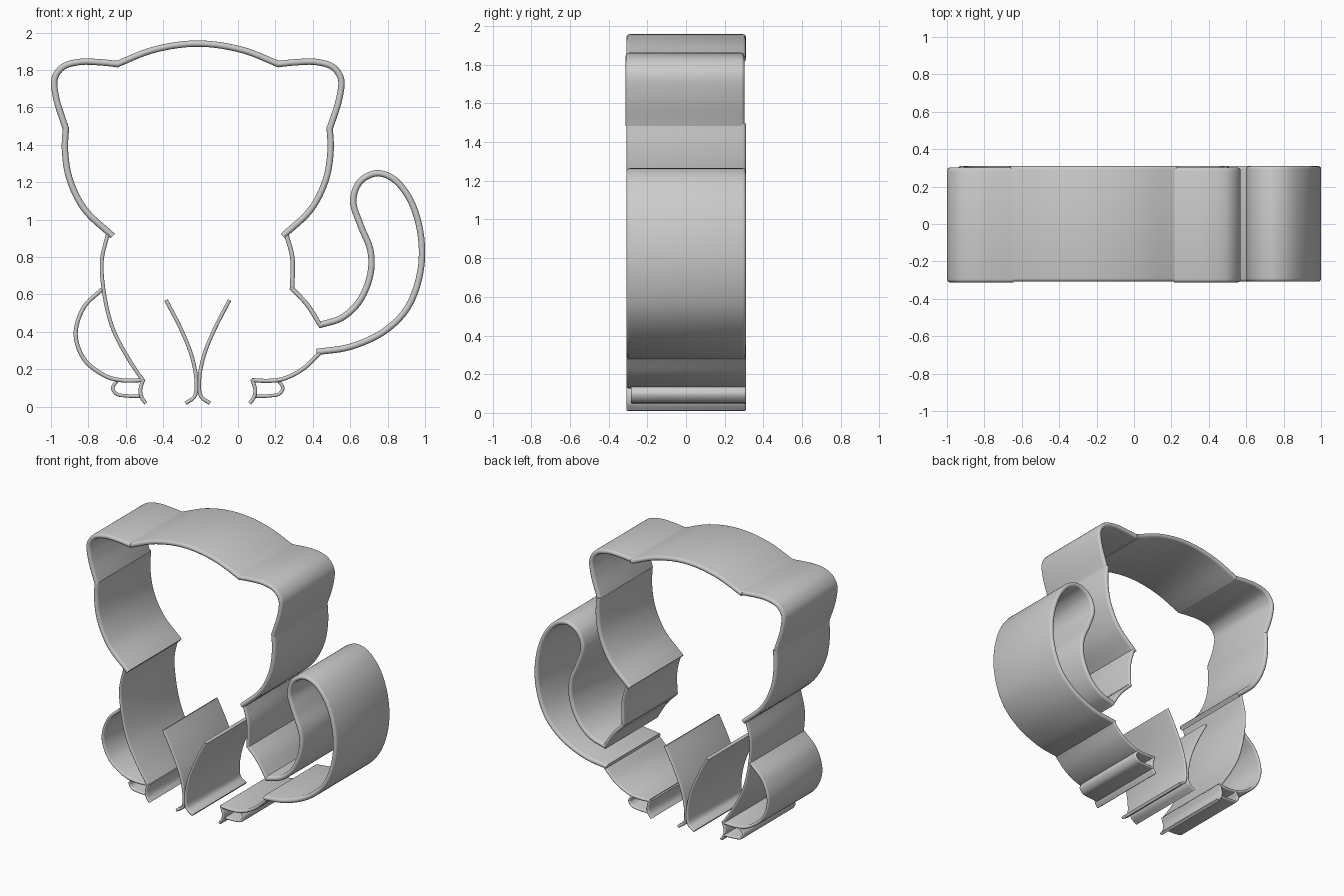
import bpy, bmesh, math
from mathutils import Vector

if "Cube" in bpy.data.objects:
    bpy.data.objects.remove(bpy.data.objects["Cube"])

AXIS = -0.215  # x of the body's mirror line


def smooth_path(points, steps=8):
    """Centripetal Catmull-Rom curve through the given points."""
    p = [Vector(q) for q in points]
    p = [2 * p[0] - p[1]] + p + [2 * p[-1] - p[-2]]
    out = []
    for a, b, c, d in zip(p, p[1:], p[2:], p[3:]):
        t1 = (b - a).length ** 0.5
        t2 = t1 + (c - b).length ** 0.5
        t3 = t2 + (d - c).length ** 0.5
        for i in range(steps):
            t = t1 + (t2 - t1) * i / steps
            a1, a2, a3 = a.lerp(b, t / t1), b.lerp(c, (t - t1) / (t2 - t1)), c.lerp(d, (t - t2) / (t3 - t2))
            out.append(a1.lerp(a2, t / t2).lerp(a2.lerp(a3, (t - t1) / (t3 - t1)), (t - t1) / (t2 - t1)))
    return out + [p[-2]]


def ribbon(name, points, thick=0.034, y0=-0.308, y1=0.31):
    """Deep band with rounded rims following a path in the xz plane."""
    path = smooth_path(points)
    r = thick / 2
    n = 6
    section = [(r * math.cos(math.pi * i / n), y1 - r + r * math.sin(math.pi * i / n)) for i in range(n + 1)]
    section += [(-o, y0 + y1 - y) for o, y in section]
    bm = bmesh.new()
    rings = []
    for i, q in enumerate(path):
        t = (path[min(i + 1, len(path) - 1)] - path[max(i - 1, 0)]).normalized()
        rings.append([bm.verts.new((q.x - t.y * o, y, q.y + t.x * o)) for o, y in section])
    m = len(section)
    for a, b in zip(rings, rings[1:]):
        for k in range(m):
            bm.faces.new((a[k], a[(k + 1) % m], b[(k + 1) % m], b[k]))
    bm.faces.new(rings[0])
    bm.faces.new(rings[-1])
    bmesh.ops.recalc_face_normals(bm, faces=bm.faces)
    mesh = bpy.data.meshes.new(name)
    bm.to_mesh(mesh)
    bm.free()
    ob = bpy.data.objects.new(name, mesh)
    bpy.context.collection.objects.link(ob)
    bpy.ops.object.select_all(action='DESELECT')
    ob.select_set(True)
    bpy.context.view_layer.objects.active = ob
    bpy.ops.object.shade_smooth_by_angle(angle=math.radians(40))


def pair(name, points, **kw):
    ribbon(name + "_left", points, **kw)
    ribbon(name + "_right", [(2 * AXIS - x, z) for x, z in points], **kw)


# Head: crown, ears and cheeks
ribbon("head_top", [(-0.655, 1.828), (-0.45, 1.908), (-0.215, 1.941), (0.02, 1.908), (0.225, 1.828)])
pair("ear", [(-0.645, 1.832), (-0.75, 1.842), (-0.845, 1.843), (-0.935, 1.817), (-0.98, 1.755),
             (-0.972, 1.65), (-0.92, 1.485)], y0=-0.312, y1=0.302)
pair("cheek", [(-0.92, 1.495), (-0.925, 1.37), (-0.90, 1.215), (-0.82, 1.055), (-0.67, 0.912)])

# Body sides
ribbon("body_side_left", [(-0.697, 0.92), (-0.728, 0.78), (-0.715, 0.60), (-0.67, 0.42),
                          (-0.585, 0.255), (-0.505, 0.135)], thick=0.02)
ribbon("body_side_right", [(0.26, 0.915), (0.29, 0.80), (0.29, 0.63)], thick=0.024)
ribbon("hip_right", [(0.283, 0.637), (0.37, 0.545), (0.44, 0.435)], thick=0.024)

# Haunches
ribbon("haunch_left", [(-0.727, 0.628), (-0.825, 0.53), (-0.868, 0.385), (-0.82, 0.25),
                       (-0.70, 0.16), (-0.61, 0.14), (-0.51, 0.142)], thick=0.022)
ribbon("haunch_right", [(0.075, 0.142), (0.16, 0.138), (0.24, 0.148), (0.345, 0.20), (0.435, 0.285)], thick=0.022)

# Tail
ribbon("tail", [(0.42, 0.292), (0.60, 0.32), (0.785, 0.405), (0.91, 0.535), (0.978, 0.74), (0.972, 0.95),
                (0.91, 1.125), (0.82, 1.225), (0.735, 1.247), (0.65, 1.20), (0.616, 1.10), (0.655, 0.97),
                (0.708, 0.835), (0.708, 0.71), (0.65, 0.565), (0.555, 0.475), (0.43, 0.435)])

# Feet and toes
pair("foot_edge", [(-0.505, 0.148), (-0.522, 0.09), (-0.515, 0.05), (-0.493, 0.018)], thick=0.02)
pair("toe", [(-0.645, 0.14), (-0.67, 0.10), (-0.65, 0.068), (-0.60, 0.058), (-0.52, 0.055)],
     thick=0.018, y0=-0.285)

# Inner front legs
pair("front_leg", [(-0.385, 0.57), (-0.305, 0.415), (-0.247, 0.27), (-0.223, 0.14),
                   (-0.232, 0.055), (-0.28, 0.018)], thick=0.02)
